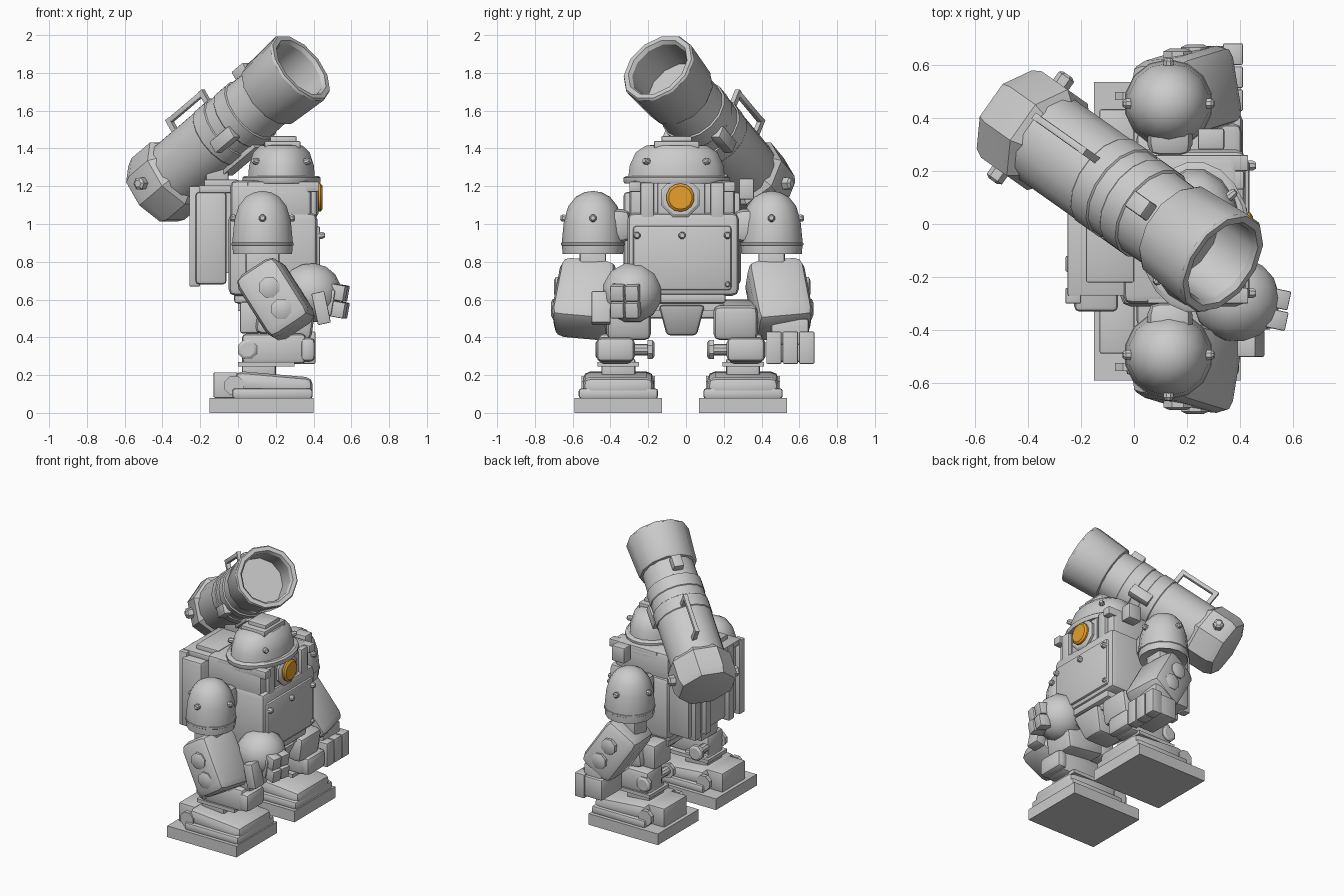
import bpy, bmesh
from math import radians, sin, cos, pi
from mathutils import Matrix, Vector, Euler

if "Cube" in bpy.data.objects:
    bpy.data.objects.remove(bpy.data.objects["Cube"], do_unlink=True)


def material(name, colour):
    m = bpy.data.materials.new(name)
    m.use_nodes = True
    m.diffuse_color = colour
    m.node_tree.nodes["Principled BSDF"].inputs["Base Color"].default_value = colour
    return m


GREY = material("armour grey", (0.6, 0.6, 0.6, 1))
ORANGE = material("lens orange", (0.8, 0.35, 0.025, 1))
MID = -0.02  # body's own centre line in y
HEAD = -0.05  # head's centre line in y


def finish(name, bm, mat=GREY, matrix=None):
    if matrix:
        bm.transform(matrix)
    bmesh.ops.recalc_face_normals(bm, faces=bm.faces)
    mesh = bpy.data.meshes.new(name)
    bm.to_mesh(mesh)
    bm.free()
    mesh.materials.append(mat)
    mesh.shade_smooth()
    mesh.set_sharp_from_angle(angle=radians(32))
    ob = bpy.data.objects.new(name, mesh)
    bpy.context.collection.objects.link(ob)
    return ob


def box(name, x, y, z, bevel=0.0, tilt=(0, 0, 0), taper=(1, 1), frame=None):
    """Box from its x, y and z ranges; taper scales the lower face."""
    bm = bmesh.new()
    bmesh.ops.create_cube(bm, size=1)
    for v in bm.verts:
        if v.co.z < 0:
            v.co.x *= taper[0]
            v.co.y *= taper[1]
        v.co = Vector((v.co.x * (x[1] - x[0]), v.co.y * (y[1] - y[0]), v.co.z * (z[1] - z[0])))
    if bevel:
        bmesh.ops.bevel(bm, geom=bm.edges[:], offset=bevel, segments=2, affect='EDGES', profile=0.5)
    mid = Vector((sum(x) / 2, sum(y) / 2, sum(z) / 2))
    turn = Euler([radians(a) for a in tilt]).to_matrix().to_4x4()
    return finish(name, bm, GREY, (frame or Matrix()) @ Matrix.Translation(mid) @ turn)


def frame_at(origin, direction):
    return Matrix.Translation(origin) @ Vector(direction).to_track_quat('Z', 'Y').to_matrix().to_4x4()


def lathe(name, profile, frame, sides=12, mat=GREY, scale=(1, 1)):
    """Turned part from (radius, height) pairs along the frame's z."""
    bm = bmesh.new()
    rings = []
    for r, h in profile:
        if r == 0:
            rings.append([bm.verts.new((0, 0, h))])
        else:
            rings.append([bm.verts.new((r * scale[0] * cos(2 * pi * (i + .5) / sides),
                                        r * scale[1] * sin(2 * pi * (i + .5) / sides), h))
                          for i in range(sides)])
    for a, b in zip(rings, rings[1:]):
        for i in range(sides):
            j = (i + 1) % sides
            ring = [a[i % len(a)], a[j % len(a)], b[j % len(b)], b[i % len(b)]]
            bm.faces.new(list(dict.fromkeys(ring)))
    for ring in (rings[0], rings[-1]):
        if len(ring) > 1:
            bm.faces.new(ring)
    return finish(name, bm, mat, frame)


def bolt(name, place, direction, r=0.018, length=0.03, sides=8):
    lathe(name, [(r, -0.01), (r, length * .6), (r * .6, length)], frame_at(place, direction), sides)


def up(x, y, z=0):
    return Matrix.Translation((x, y, z))


def ys(side, a, b):
    """Range of y from distances to the centre line on one side."""
    return sorted((MID + side * a, MID + side * b))


# Torso and waist
box("torso", (-.05, .42), (-.31, .28), (.62, 1.06), .035)
box("chest_plate", (.36, .435), (-.28, .24), (.65, .99), .015)
box("upper_torso", (-.04, .39), (-.3, .26), (1.0, 1.23), .03)
box("torso_belt", (-.02, .4), (-.25, .21), (.58, .64), .015)
box("waist", (.0, .36), (-.22, .2), (.54, .6))
box("crotch_guard", (.08, .4), (-.145, .1), (.41, .57), .02, taper=(.6, .65))
for y in (-.26, MID, .22):
    bolt("chest_rivet", (.43, y, .94), (1, 0, 0), .02, .03)
for y in (-.26, .22):
    bolt("lower_rivet", (.425, y, .68), (1, 0, 0), .016, .025)
for s in (-1, 1):
    box("face_side_plate", (.36, .415), ys(s, .15, .22), (1.0, 1.22), .008)
    box("torso_top_rail", (.05, .43), ys(s, .22, .28), (1.17, 1.225), .006)
    box("shoulder_joint", (.05, .22), ys(s, .27, .45), (.9, 1.08), .05)
box("collar_lug", (.24, .34), (.28, .36), (1.13, 1.24), .008)

# Single eye
box("face_plate", (.35, .4), (-.15, .1), (1.02, 1.225), .006)
lathe("eye_socket", [(.11, 0), (.11, .025), (.095, .035)], frame_at((.39, MID - .01, 1.14), (1, 0, 0)), 8)
lathe("eye_lens", [(.075, 0), (.075, .04), (.062, .05)], frame_at((.397, MID - .01, 1.14), (1, 0, 0)), 14, ORANGE)

# Domed head
lathe("head_rim", [(.98, 1.215), (1, 1.225), (1, 1.245), (.94, 1.255)], up(.23, HEAD), 20, scale=(.21, .285))
lathe("head_dome", [(.95, 1.24), (.92, 1.31), (.8, 1.38), (.6, 1.415), (0, 1.43)], up(.23, HEAD), 16, scale=(.19, .275))
box("head_hatch", (.14, .33), (HEAD - .12, HEAD + .12), (1.4, 1.44), .008)
box("head_hatch_cap", (.17, .31), (HEAD - .08, HEAD + .08), (1.42, 1.465), .006)
for a in (-140, -40, 40, 140):
    c, w = cos(radians(a)), sin(radians(a))
    bolt("dome_rivet", (.23 + .17 * c, HEAD + .24 * w, 1.33), (c, w, .2), .018, .03)

# Backpack and weapon mount
box("backpack", (-.225, -.06), (-.33, .29), (.68, 1.17), .02)
box("backpack_link", (-.1, 0), (-.24, .2), (.74, 1.2))
for s in (-1, 1):
    for d in (.13, .25):
        box("backpack_fin", (-.258, -.2), ys(s, d - .03, d + .03), (.67, 1.2), .006)
box("mount_plate", (-.25, .02), (-.27, .2), (1.165, 1.205), .006)
box("mount_block", (-.18, -.0), (-.22, .14), (1.19, 1.235), .006)
box("mount_arm", (-.17, -.05), (.08, .22), (1.2, 1.36), .01)

# Shoulder cannon, in a frame with z along the barrel and y upward
tail, muzzle = Vector((-.43, .39, 1.18)), Vector((.335, -.15, 1.83))
gun = frame_at(muzzle, muzzle - tail)
lathe("cannon_barrel", [(.17, -1.08), (.186, -.96), (.186, -.65), (.19, -.645), (.19, -.56), (.183, -.555),
                        (.183, -.49), (.187, -.485), (.187, -.4), (.178, -.395), (.172, -.2)], gun, 16)
lathe("cannon_muzzle", [(.165, -.27), (.19, -.262), (.197, -.25), (.212, -.012), (.205, 0), (.178, 0),
                        (.165, -.02), (.165, -.27), (0, -.27)], gun, 12)
lathe("cannon_breech", [(.16, -1.185), (.195, -1.175), (.215, -1.13), (.215, -.985), (.185, -.95)], gun, 8)
for s in (-1, 1):
    lathe("breech_knob", [(.035, 0), (.035, .045), (.02, .055)],
          gun @ Matrix.Translation((s * .19, 0, -1.08)) @ Matrix.Rotation(s * pi / 2, 4, 'Y'), 6)
    box("barrel_clamp", sorted((s * .12, s * .185)), (-.13, -.06), (-.61, -.46), .006, frame=gun)
box("barrel_sight", (-.035, .035), (.15, .225), (-.37, -.28), .008, frame=gun)
box("barrel_under_clamp", (-.05, .05), (-.2, -.14), (-.72, -.46), .006, frame=gun)
box("handle_grip", (.031, .059), (.255, .285), (-.89, -.63), .006, frame=gun)
for t in (-.89, -.63):
    box("handle_post", (.031, .059), (.15, .285), (t - .014, t + .014), frame=gun)

# Shoulders and upper arms
for s in (-1, 1):
    y = MID + s * .473
    shell = [(.13, .85), (.16, .84), (.165, .9), (.153, 1.02), (.13, 1.095), (.09, 1.145), (.045, 1.168), (0, 1.175)]
    lathe("shoulder_dome", shell, up(.13, y), 14)
    lathe("shoulder_band", [(.164, .885), (.168, .888), (.168, .9), (.162, .903)], up(.13, y), 14)
    for d in ((1, 0), (-1, 0), (0, s)):
        bolt("shoulder_rivet", (.13 + .147 * d[0], y + .147 * d[1], 1.03), (*d, .1), .02, .025)
    box("upper_arm", (.04, .22), (y - .07, y + .07), (.7, .87), .015)
    box("elbow_guard", (.07, .33), ys(s, .36, .665), (.41, .795), .055, (s * 6, -33, s * 6))
    for x, z, out in ((.165, .665, .635), (.23, .55, .65)):
        lathe("elbow_bolt", [(.058, 0), (.058, .035), (.035, .045)], frame_at((x, MID + s * out, z), (0, s, 0)), 8)

# Right forearm, reaching across the front
ball = [(.163 * sin(pi * i / 8), -.163 * cos(pi * i / 8)) for i in range(1, 8)]
lathe("right_forearm", [(0, -.163), *ball, (0, .163)], frame_at((.385, -.285, .635), (1, .15, -.1)), 12)
box("right_wrist", (.43, .52), (-.39, -.25), (.52, .66), .01, (0, 10, -12))
for i in range(2):
    for j in range(2):
        y, z = -.395 + i * .078, .505 + j * .09
        box("right_finger", (.495 + i * .01, .57 + i * .01), (y, y + .072), (z, z + .084), .006, (0, 10, -12))
box("right_thumb", (.405, .475), (-.5, -.4), (.47, .64), .006, (0, -12, 0))

# Left hand, hanging down
box("left_wrist", (.22, .36), (.45, .65), (.36, .5), .015)
box("left_palm", (.2, .35), (.43, .67), (.27, .42), .015)
for i in range(3):
    y = .425 + i * .087
    box("left_finger", (.335, .41), (y, y + .081), (.26, .43), .006)

# Legs and feet
for s in (-1, 1):
    c = MID - .008 + s * .33
    span = lambda w, shift=0: (c + s * shift - w, c + s * shift + w)
    box("hip_joint", (.08, .28), ys(s, .08, .24), (.5, .58), .015)
    box("thigh", (.1, .4), ys(s, .165, .4), (.4, .585), .035, (0, 8, 0))
    box("thigh_back_plate", (.01, .12), ys(s, .17, .36), (.42, .59), .015)
    box("knee", (.02, .36), span(.09, .015), (.26, .42), .025)
    box("knee_cap", (.33, .41), span(.102, .015), (.27, .4), .03)
    lathe("knee_axle", [(.03, -.16), (.03, .1)], frame_at((.05, c, .335), (0, s, 0)), 10)
    for e, out in ((-s, .155), (s, .085)):
        lathe("axle_cap", [(.055, 0), (.055, .025), (.04, .035)], frame_at((.05, c + e * out, .335), (0, e, 0)), 8)
    box("ankle", (.02, .2), span(.09), (.18, .29), .015)
    box("ankle_plate", (.0, .3), span(.11), (.245, .27))
    box("sole", (-.15, .4), span(.232), (0, .08))
    box("foot_base", (-.03, .395), span(.21), (.075, .13), .015)
    box("foot_top", (-.02, .395), span(.188), (.09, .205), .04, (0, 5, 0))
    box("heel", (-.13, .0), span(.13), (.08, .215), .008)
    for e in (-1, 1):
        lathe("foot_hinge", [(.055, 0), (.055, .03)], frame_at((-.02, c + e * .165, .145), (0, e, 0)), 8)
